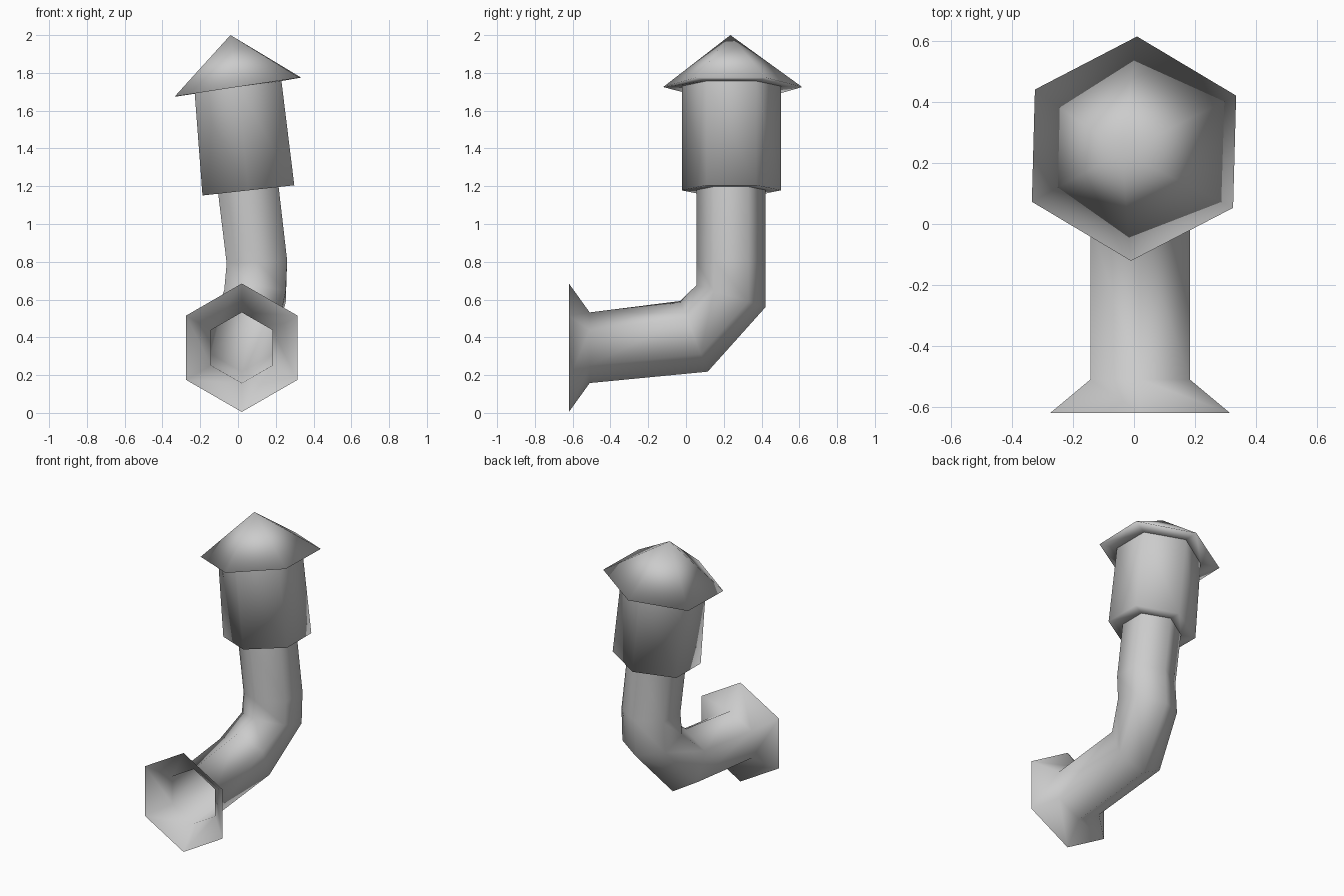
import bpy, bmesh
from math import cos, sin, pi
from mathutils import Vector

if "Cube" in bpy.data.objects:
    bpy.data.objects.remove(bpy.data.objects["Cube"])


def loft(name, rings, apex=None):
    """Skin six-sided rings (centre, half-width vector, corner vector), with an optional tip."""
    bm = bmesh.new()
    loops = []
    for c, u, v in rings:
        c, u, v = Vector(c), Vector(u), Vector(v)
        loops.append([bm.verts.new(c + u * (cos(pi / 6 + k * pi / 3) / cos(pi / 6))
                                   + v * sin(pi / 6 + k * pi / 3)) for k in range(6)])
    for a, b in zip(loops, loops[1:]):
        for k in range(6):
            j = (k + 1) % 6
            bm.faces.new((a[k], a[j], b[j], b[k]))
    if apex:
        tip = bm.verts.new(apex)
        for k in range(6):
            bm.faces.new((loops[-1][k], loops[-1][(k + 1) % 6], tip))
    bmesh.ops.recalc_face_normals(bm, faces=bm.faces[:])
    mesh = bpy.data.meshes.new(name)
    bm.to_mesh(mesh)
    bm.free()
    for p in mesh.polygons:
        p.use_smooth = True
    ob = bpy.data.objects.new(name, mesh)
    bpy.context.collection.objects.link(ob)
    return ob


# Shared sections
pipe_top = ((0.055, 0.238, 1.18), (0.16, 0, 0.018), (0, -0.183, 0))
collar_top = ((0, 0.24, 1.73), (0.23, 0, 0.027), (0, -0.262, 0))

# Open wall flange flowing into the bent pipe
loft("bent_pipe", [
    ((0.02, -0.62, 0.345), (0.295, 0, 0), (0, 0, 0.34)),
    ((0.02, -0.51, 0.345), (0.163, 0, 0), (0, 0, 0.187)),
    ((0.02, 0.042, 0.405), (0.163, 0, 0), (0, -0.073, 0.187)),
    ((0.09, 0.238, 0.618), (0.163, 0, 0), (0, -0.183, 0.058)),
    ((0.10, 0.238, 0.80), (0.16, 0, 0.008), (0, -0.183, 0)),
    pipe_top,
])

# Wider sleeve with a closed shoulder underneath
loft("collar", [
    pipe_top,
    ((0.055, 0.24, 1.178), (0.243, 0, 0.027), (0, -0.262, 0)),
    collar_top,
])

# Pointed rain cap with its overhanging underside
loft("rain_cap", [
    collar_top,
    ((0, 0.247, 1.725), (0.33, -0.01, 0.05), (-0.01, -0.368, 0)),
], apex=(-0.04, 0.235, 2.0))
